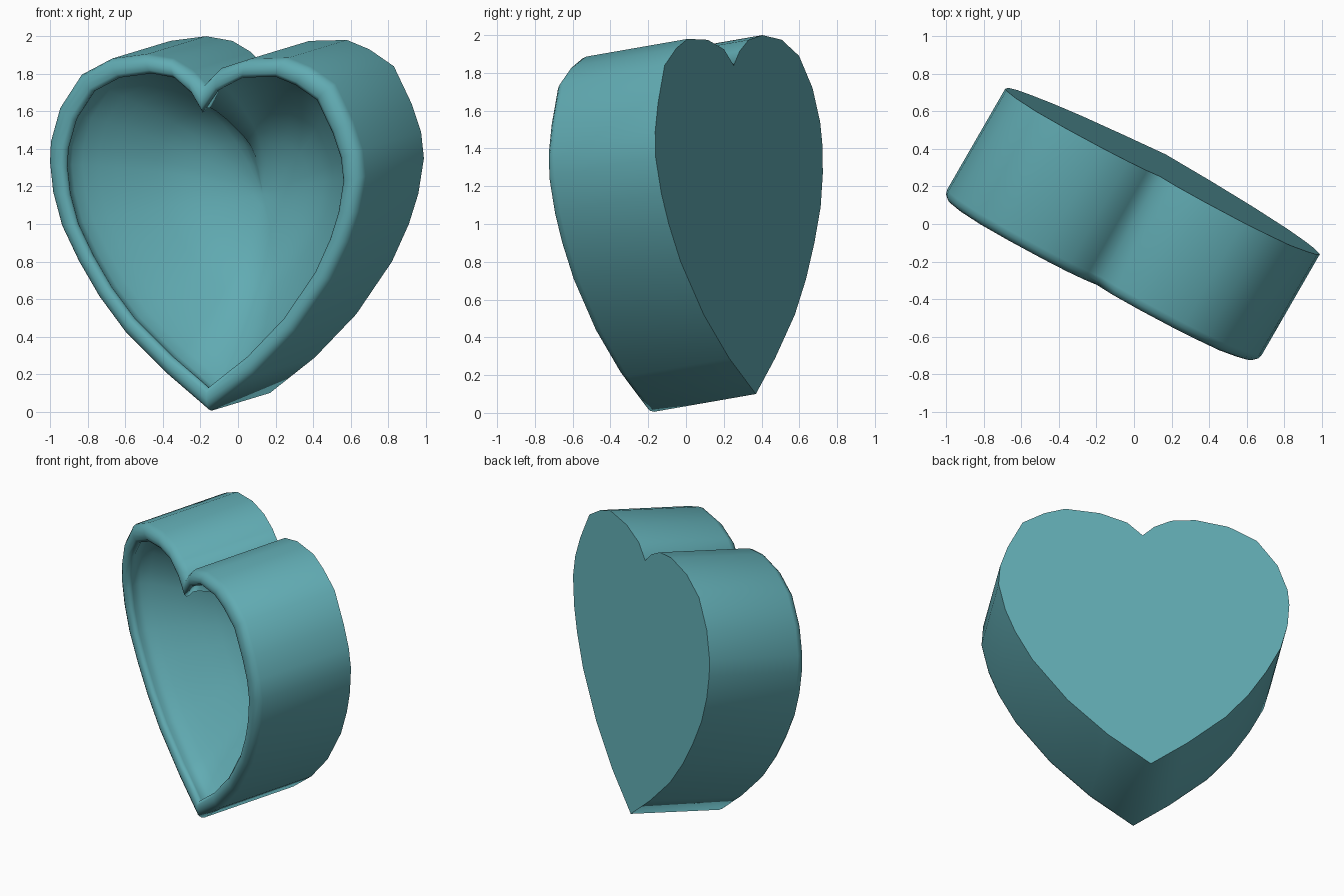
import bpy, bmesh
from mathutils import Vector

if "Cube" in bpy.data.objects:
    bpy.data.objects.remove(bpy.data.objects["Cube"])

# Heart outline of the back face as (x, z), clockwise from the bottom tip
OUTLINE = [
    (.17, .10), (-.05, .29), (-.28, .52), (-.42, .71), (-.53, .90), (-.62, 1.09),
    (-.668, 1.27), (-.685, 1.43), (-.68, 1.54), (-.63, 1.72), (-.52, 1.89),
    (-.36, 1.975), (-.17, 2.0), (-.03, 1.975), (.07, 1.915), (.14, 1.84),
    (.225, 1.925), (.38, 1.975), (.58, 1.98), (.70, 1.93), (.83, 1.84),
    (.925, 1.64), (.975, 1.49), (.99, 1.35), (.96, 1.16), (.91, 1.0),
    (.82, .80), (.63, .52), (.41, .29)]
NOTCH = 15

# Cross-section from back edge, round the lip, into the bowl: (scale, depth)
PROFILE = [
    (1, 1), (1, 0), (.992, -.04), (.97, -.072), (.94, -.085), (.905, -.08),
    (.882, -.055), (.885, -.02), (.9, .02), (.895, .08), (.86, .17), (.80, .28),
    (.73, .40), (.65, .52), (.56, .655), (.46, .775), (.34, .87), (.2, .94), (.06, .98)]

DEPTH = Vector((.310, .538, .094))      # front-to-back direction of the tilted dish


def on_back(x, z):
    """Point on the tilted back plane."""
    return Vector((x, .37 - .53 * (x - .17) - .0766 * (z - .1), z))


def narrowed(s, i):
    """Inset more deeply around the notch so the lip keeps an even width."""
    weight = {0: 1.0, 1: .4}.get(abs(i - NOTCH), 0)
    return s - weight * min(1 - s, .11) * s


centre = on_back(.135, 1.16)
back = [on_back(x, z) for x, z in OUTLINE]
n = len(back)

# Loft the heart outline along the cross-section
bm = bmesh.new()
rings = [[bm.verts.new(centre + (p - centre) * narrowed(s, i) - DEPTH * (1 - t))
          for i, p in enumerate(back)] for s, t in PROFILE]
for a, b in zip(rings, rings[1:]):
    for i in range(n):
        j = (i + 1) % n
        bm.faces.new((a[i], a[j], b[j], b[i]))

# Flat back and bowl floor, closed to their centres
for ring, t in ((rings[0], 1), (rings[-1], .985)):
    hub = bm.verts.new(centre - DEPTH * (1 - t))
    for i in range(n):
        bm.faces.new((ring[i], ring[(i + 1) % n], hub))
bmesh.ops.recalc_face_normals(bm, faces=bm.faces)

# Smooth everywhere except the crisp back edge
for f in bm.faces:
    f.smooth = True
for i in range(n):
    bm.edges.get((rings[0][i], rings[0][(i + 1) % n])).smooth = False

mesh = bpy.data.meshes.new("heart_dish")
bm.to_mesh(mesh)
bm.free()
dish = bpy.data.objects.new("heart_dish", mesh)
bpy.context.collection.objects.link(dish)

# Teal surface
teal = bpy.data.materials.new("teal")
teal.diffuse_color = (.12, .41, .45, 1)
teal.use_nodes = True
teal.node_tree.nodes["Principled BSDF"].inputs["Base Color"].default_value = teal.diffuse_color
mesh.materials.append(teal)
